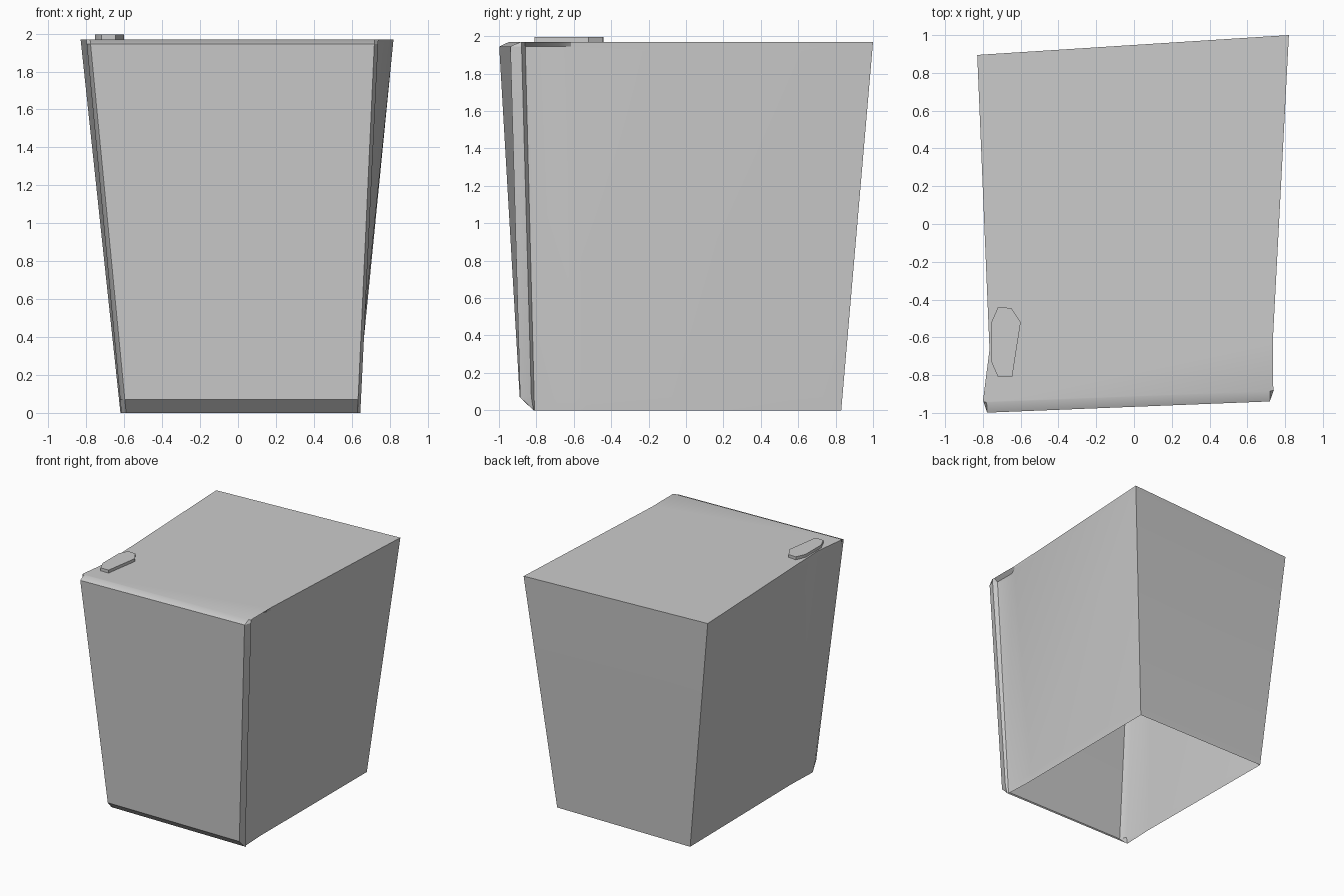
import bpy, bmesh

cube = bpy.data.objects.get("Cube")
if cube:
    bpy.data.objects.remove(cube, do_unlink=True)

grey = bpy.data.materials.new("light_grey")
grey.use_nodes = True
colour = (0.6, 0.6, 0.6, 1)
grey.diffuse_color = colour
grey.node_tree.nodes["Principled BSDF"].inputs["Base Color"].default_value = colour

HEIGHT = 1.97


def finish(name, bm):
    bmesh.ops.recalc_face_normals(bm, faces=bm.faces)
    mesh = bpy.data.meshes.new(name)
    bm.to_mesh(mesh)
    bm.free()
    mesh.materials.append(grey)
    obj = bpy.data.objects.new(name, mesh)
    bpy.context.collection.objects.link(obj)
    bpy.ops.object.select_all(action="DESELECT")
    obj.select_set(True)
    bpy.context.view_layer.objects.active = obj
    bpy.ops.object.shade_smooth_by_angle(angle=0.5)
    return obj


def bridge(bm, low, high):
    for i in range(len(low)):
        j = (i + 1) % len(low)
        bm.faces.new((low[i], low[j], high[j], high[i]))


# Outline as (top x, top y, bottom x, bottom y), from the back left corner round
OUTLINE = [
    (0.82, 1.0, 0.625, 0.83),       # back corners
    (-0.83, 0.895, -0.62, 0.83),
    (-0.765, -0.665, -0.605, -0.54),  # right crease and flared door edge
    (-0.80, -0.94, -0.615, -0.83),
    (-0.78, -1.0, -0.59, -0.885),   # door front
    (0.72, -0.94, 0.63, -0.885),
    (0.74, -0.88, 0.645, -0.825),
    (0.705, -0.86, 0.63, -0.81),    # hinge-side groove
    (0.705, -0.68, 0.62, -0.60),
    (0.735, -0.615, 0.62, -0.53),
]
DOOR_FRONT = (4, 5)
GROOVE = (7, 8)


def ring(bm, z):
    verts = []
    for i, (tx, ty, bx, by) in enumerate(OUTLINE):
        t = z / HEIGHT
        x, y = bx + (tx - bx) * t, by + (ty - by) * t
        if z == 0:                      # toe chamfer
            y = max(y, -0.815)
        if z == HEIGHT:
            if i in DOOR_FRONT:         # chamfered top edge of the door
                y += 0.055
            if i in GROOVE:             # top overhangs the groove
                x = 0.737
        verts.append(bm.verts.new((x, y, z)))
    return verts


# Tapered, slightly skewed cabinet shell, open underneath
bm = bmesh.new()
rings = [ring(bm, z) for z in (0, 0.07, 1.92, 1.945, HEIGHT)]
for low, high in zip(rings, rings[1:]):
    bridge(bm, low, high)
top = rings[-1]
bm.faces.new((top[0], top[1], top[2], top[9]))
bm.faces.new(top[2:])
finish("cabinet_shell", bm)

# Hinge plate lying on the top
bm = bmesh.new()
plate = [(-0.72, -0.44), (-0.65, -0.445), (-0.60, -0.52), (-0.645, -0.81),
         (-0.72, -0.81), (-0.755, -0.73), (-0.755, -0.52)]
low, high = [[bm.verts.new((x, y, z)) for x, y in plate] for z in (HEIGHT, 1.995)]
bridge(bm, low, high)
bm.faces.new(low)
bm.faces.new(high)
finish("hinge_plate", bm)
